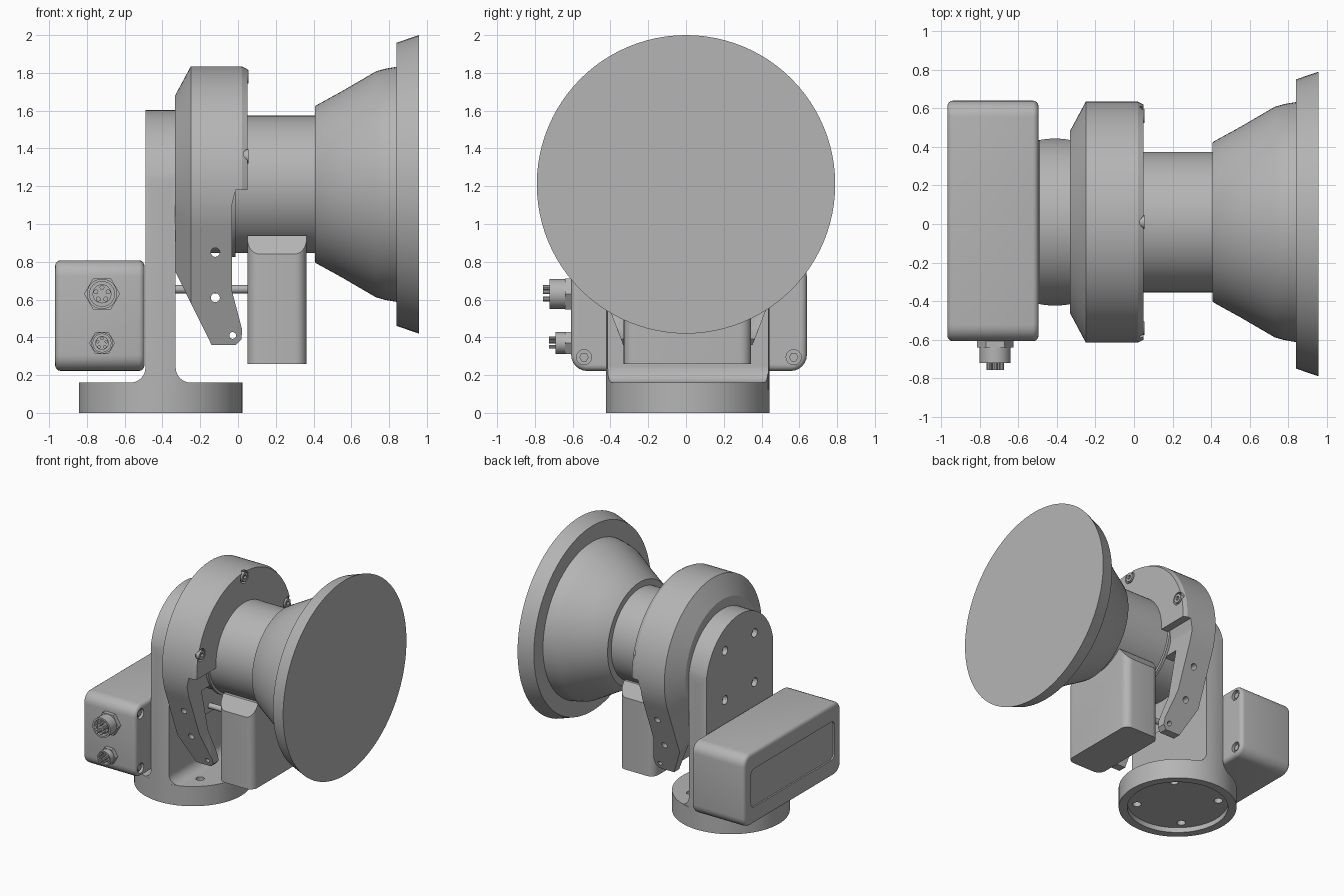
import bpy, bmesh
from math import sin, cos, pi, radians
from mathutils import Vector

old = bpy.data.objects.get("Cube")
if old:
    bpy.data.objects.remove(old, do_unlink=True)

grey = bpy.data.materials.new("metal grey")
grey.use_nodes = True
grey.diffuse_color = (0.46, 0.46, 0.46, 1)
grey.node_tree.nodes["Principled BSDF"].inputs["Base Color"].default_value = grey.diffuse_color
parts = []
CY, CZ = 0.01, 1.21          # centre of the barrel axis
BX = -0.41                   # centre of the base


def loft(name, rings):
    """Skin a closed solid through rings of equal length."""
    bm = bmesh.new()
    loops = [[bm.verts.new(p) for p in ring] for ring in rings]
    n = len(loops[0])
    for a, b in zip(loops, loops[1:]):
        for i in range(n):
            bm.faces.new((a[i], a[(i + 1) % n], b[(i + 1) % n], b[i]))
    bm.faces.new(loops[0])
    bm.faces.new(loops[-1])
    bmesh.ops.recalc_face_normals(bm, faces=bm.faces)
    me = bpy.data.meshes.new(name)
    bm.to_mesh(me)
    bm.free()
    ob = bpy.data.objects.new(name, me)
    bpy.context.collection.objects.link(ob)
    parts.append(ob)
    return ob


def place(axis, t, pts):
    """Put 2D points on the plane across an axis at distance t."""
    order = {"x": lambda a, b: (t, a, b), "y": lambda a, b: (a, t, b), "z": lambda a, b: (a, b, t)}
    return [Vector(order[axis](*p)) for p in pts]


def prism(name, axis, t0, t1, pts):
    return loft(name, [place(axis, t0, pts), place(axis, t1, pts)])


def circle(a, b, r, n=48):
    return [(a + r * cos(2 * pi * i / n), b + r * sin(2 * pi * i / n)) for i in range(n)]


def rod(name, axis, t0, t1, a, b, r, n=24):
    return prism(name, axis, t0, t1, circle(a, b, r, n))


def turned(name, profile, cy=CY, n=96):
    return loft(name, [place("x", x, circle(cy, CZ, r, n)) for x, r in profile])


def rounded(a0, a1, b0, b1, r, n=6):
    pts = []
    for k, (a, b) in enumerate([(a1 - r, b1 - r), (a0 + r, b1 - r), (a0 + r, b0 + r), (a1 - r, b0 + r)]):
        for i in range(n + 1):
            t = (k + i / n) * pi / 2
            pts.append((a + r * cos(t), b + r * sin(t)))
    return pts


def combine(ob, cutter, op="DIFFERENCE"):
    """Apply a boolean and discard the cutter."""
    mod = ob.modifiers.new("bool", "BOOLEAN")
    mod.operation, mod.solver, mod.object = op, "EXACT", cutter
    dg = bpy.context.evaluated_depsgraph_get()
    me = bpy.data.meshes.new_from_object(ob.evaluated_get(dg))
    ob.modifiers.clear()
    ob.data = me
    parts.remove(cutter)
    bpy.data.objects.remove(cutter, do_unlink=True)


# Base disc with recessed underside and four bolt holes
base = rod("base_disc", "z", 0, 0.16, BX, CY, 0.433, 96)
combine(base, rod("cut", "z", -0.1, 0.04, BX, CY, 0.37, 96))
for k in range(4):
    t = pi / 4 + k * pi / 2
    combine(base, rod("cut", "z", -0.1, 0.3, BX + 0.3 * cos(t), CY + 0.3 * sin(t), 0.032))

# Upright plate with round top and mounting holes
arch = [(CY + 0.433 * cos(pi * i / 40), 1.17 + 0.433 * sin(pi * i / 40)) for i in range(41)]
plate = prism("upright_plate", "x", -0.49, -0.33, arch + [(CY - 0.433, 0.12), (CY + 0.433, 0.12)])
combine(plate, rod("cut", "z", -0.1, 3, BX, CY, 0.4331, 96), "INTERSECT")
for sy in (-1, 1):
    for sz in (-1, 1):
        combine(plate, rod("cut", "x", -0.6, -0.45, CY + sy * 0.19, 1.18 + sz * 0.2, 0.035))

# Concave fillets between plate and base
R = 0.08
right = [(-0.33 + R - R * cos(i * pi / 16), 0.16 + R - R * sin(i * pi / 16)) for i in range(9)]
left = [(2 * BX - x, z) for x, z in reversed(right)]
fillet = prism("plate_fillet", "y", -0.5, 0.5, right + [(right[-1][0], 0.13), (left[0][0], 0.13)] + left)
combine(fillet, rod("cut", "z", -0.1, 3, BX, CY, 0.432, 96), "INTERSECT")

# Electronics box, rounded, with back panel and corner screws
e = 0.03
rings = []
for i in range(5):
    t = i * pi / 8
    d = e * (1 - sin(t))
    rings.append(place("x", -0.968 + e * (1 - cos(t)),
                       rounded(-0.608 + d, 0.64 - d, 0.222 + d, 0.808 - d, 0.085 - d)))
rings += [[Vector((-1.463 - p.x, p.y, p.z)) for p in ring] for ring in reversed(rings)]
box = loft("electronics_box", rings)
combine(box, prism("cut", "x", -1.1, -0.956, rounded(-0.52, 0.55, 0.36, 0.67, 0.04)))
for y in (-0.54, 0.57):
    for z in (0.295, 0.735):
        combine(box, rod("cut", "x", -0.52, -0.4, y, z, 0.04))
        rod("box_screw", "x", -0.53, -0.505, y, z, 0.025, 6)


# Cable connectors on the front of the box
def connector(name, z, s, end):
    x = -0.72
    rod(name + "_nut", "y", -0.6, -0.64, x, z, 0.095 * s, 6)
    shell = rod(name + "_shell", "y", -0.63, end + 0.035, x, z, 0.08 * s)
    combine(shell, rod("cut", "y", end - 0.1, end + 0.08, x, z, 0.066 * s))
    rod(name + "_core", "y", -0.63, end + 0.05, x, z, 0.05 * s)
    for k in range(5):
        t = 2 * pi * k / 5 + pi / 2
        rod(name + "_pin", "y", -0.63, end, x + 0.034 * s * cos(t), z + 0.034 * s * sin(t), 0.013 * s, 10)


connector("large_connector", 0.63, 1, -0.757)
connector("small_connector", 0.37, 0.72, -0.725)


# Yoke: bevelled ring flowing down into two arms
def yoke_outline(r, foot, bottom, n=72):
    a0 = radians(-23)
    arc = [(CY + r * cos(a0 + (pi - 2 * a0) * i / n), CZ + r * sin(a0 + (pi - 2 * a0) * i / n)) for i in range(n + 1)]
    return arc + [(CY - foot, bottom), (CY + foot, bottom)]


big = yoke_outline(0.625, 0.335, 0.34)
yoke = loft("yoke", [place("x", -0.333, yoke_outline(0.47, 0.22, 0.45)), place("x", -0.25, big),
                     place("x", 0.02, big), place("x", 0.05, yoke_outline(0.61, 0.32, 0.35))])
side = [(-0.4, 1.9), (0.1, 1.9), (0.1, 1.18), (-0.012, 1.18), (-0.033, 1.1), (-0.033, 0.65),
        (0.022, 0.44), (0.018, 0.39), (-0.01, 0.36), (-0.14, 0.36), (-0.333, 0.75), (-0.4, 0.9)]
combine(yoke, prism("cut", "y", -1, 1, side), "INTERSECT")
combine(yoke, prism("cut", "x", -0.26, 0.3, [(-0.23, 0.2), (0.25, 0.2), (0.44, 1.0), (-0.42, 1.0)]))
for x, z, r in ((-0.12, 0.85, 0.024), (-0.12, 0.61, 0.024), (-0.028, 0.41, 0.018)):
    combine(yoke, rod("cut", "y", -1, 1, x, z, r, 16))
for angle in (15, 90, 165):
    t = radians(angle)
    y, z = CY + 0.57 * cos(t), CZ + 0.57 * sin(t)
    combine(yoke, rod("cut", "x", 0.025, 0.2, y, z, 0.05))
    screw = rod("yoke_screw", "x", 0.0, 0.055, y, z, 0.036)
    combine(screw, rod("cut", "x", 0.04, 0.2, y, z, 0.018, 6))

# Barrel, horn and flat front rim
turned("barrel", [(-0.3, 0.364), (0.43, 0.364)])
turned("barrel_flange", [(-0.035, 0.385), (-0.012, 0.385)])
turned("horn", [(0.408, 0.412), (0.412, 0.417), (0.55, 0.493), (0.73, 0.598), (0.78, 0.612), (0.85, 0.624)])
turned("front_rim", [(0.84, 0.75), (0.958, 0.79)], 0.0)

# Motor block under the barrel with sloped shoulders, and its link rod
block = prism("motor_block", "z", 0.26, 0.94, rounded(0.05, 0.363, -0.33, 0.345, 0.06))
gable = [(-0.4, 0.2), (0.42, 0.2), (0.42, 0.745), (0.265, 0.95), (-0.25, 0.95), (-0.4, 0.745)]
combine(block, prism("cut", "x", -0.2, 0.6, gable), "INTERSECT")
rod("link_rod", "x", -0.34, 0.06, CY, 0.655, 0.022)

# Finish: one material, smooth curves with sharp edges
bpy.ops.object.select_all(action="DESELECT")
for ob in parts:
    ob.data.materials.clear()
    ob.data.materials.append(grey)
    ob.select_set(True)
bpy.context.view_layer.objects.active = parts[0]
bpy.ops.object.shade_smooth_by_angle(angle=radians(25))
